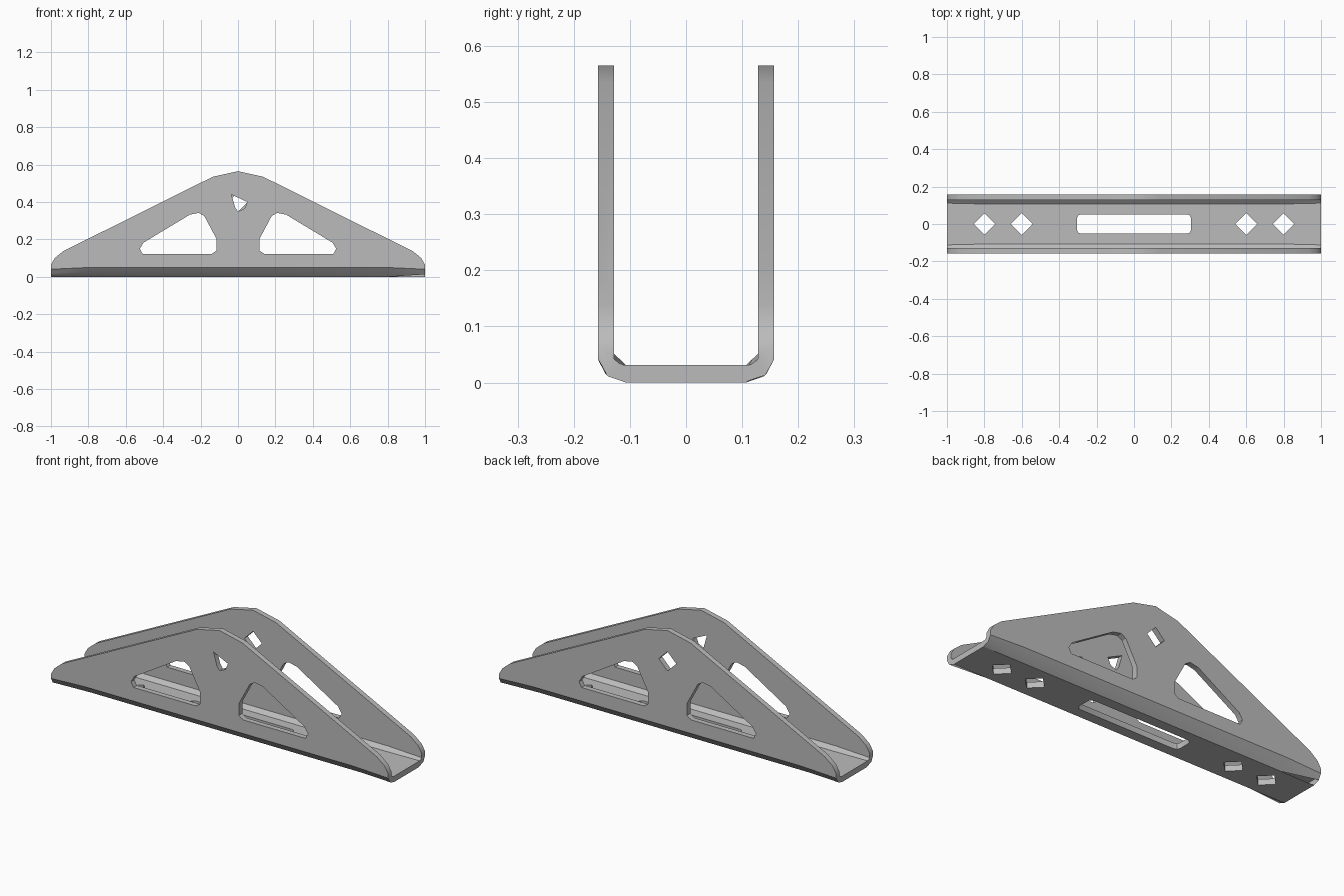
import bpy
import bmesh
import math

cube = bpy.data.objects.get("Cube")
if cube:
    bpy.data.objects.remove(cube)

steel = bpy.data.materials.new("grey_steel")
steel.use_nodes = True
GREY = (0.5, 0.5, 0.5, 1)
steel.diffuse_color = GREY
steel.node_tree.nodes["Principled BSDF"].inputs["Base Color"].default_value = GREY


def loft(name, rings):
    """Solid skinned through matching closed rings, with capped ends."""
    bm = bmesh.new()
    loops = [[bm.verts.new(p) for p in ring] for ring in rings]
    n = len(loops[0])
    for a, b in zip(loops, loops[1:]):
        for i in range(n):
            j = (i + 1) % n
            bm.faces.new((a[i], a[j], b[j], b[i]))
    bm.faces.new(loops[0][::-1])
    bm.faces.new(loops[-1])
    bmesh.ops.recalc_face_normals(bm, faces=bm.faces)
    mesh = bpy.data.meshes.new(name)
    bm.to_mesh(mesh)
    bm.free()
    mesh.materials.append(steel)
    obj = bpy.data.objects.new(name, mesh)
    bpy.context.collection.objects.link(obj)
    return obj


def prism_y(name, outline, y0, y1):
    return loft(name, [[(x, y, z) for x, z in outline] for y in (y0, y1)])


def prism_z(name, outline):
    return loft(name, [[(x, y, z) for x, y in outline] for z in (-0.1, 0.1)])


def diamond(cx, cy, r):
    return [(cx + r * math.cos(k * math.pi / 2), cy + r * math.sin(k * math.pi / 2))
            for k in range(4)]


def apply_boolean(obj, cutter, operation):
    mod = obj.modifiers.new("cut", "BOOLEAN")
    mod.operation = operation
    mod.solver = "EXACT"
    mod.object = cutter
    bpy.context.view_layer.objects.active = obj
    bpy.ops.object.modifier_apply(modifier=mod.name)
    bpy.data.objects.remove(cutter)


# Folded U channel: straight chamfer bends that round out towards the ends
OUT, INN, TALL = 0.157, 0.128, 0.6


def section(x, at_end):
    if at_end:
        bend_out = [(OUT, 0.04), (0.142, 0.012), (0.107, 0)]
        bend_in = [(0.112, 0.031), (0.12, 0.034), (INN, 0.041)]
    else:
        bend_out = [(OUT, 0.05), (0.132, 0.025), (0.107, 0)]
        bend_in = [(0.107, 0.031), (0.1175, 0.041), (INN, 0.051)]
    half = [(OUT, TALL)] + bend_out
    inner = bend_in + [(INN, TALL)]
    pts = half + [(-y, z) for y, z in half[::-1]]
    pts += [(-y, z) for y, z in inner[::-1]] + inner
    return [(x, y, z) for y, z in pts]


bracket = loft("gusset_bracket", [section(-1.02, True), section(-0.8, False),
                                  section(0.8, False), section(1.02, True)])

# Peaked side outline trims both walls
slope = [(1, -0.1), (1, 0.065), (0.98, 0.1), (0.935, 0.137), (0.135, 0.535)]
outline = slope + [(0, 0.565)] + [(-x, z) for x, z in slope[::-1]]
apply_boolean(bracket, prism_y("trim", outline, -0.4, 0.4), "INTERSECT")

# Triangular windows through both walls
window = [(0.14, 0.123), (0.115, 0.14), (0.115, 0.203), (0.18, 0.325), (0.21, 0.342),
          (0.258, 0.332), (0.505, 0.183), (0.525, 0.15), (0.51, 0.123)]
for side in (-1, 1):
    cutter = prism_y("window", [(side * x, z) for x, z in window], -0.4, 0.4)
    apply_boolean(bracket, cutter, "DIFFERENCE")

# Small holes under the peak
front_hole = [(-0.035, 0.44), (0.05, 0.4), (0.035, 0.365), (0, 0.35), (-0.015, 0.37)]
apply_boolean(bracket, prism_y("front_hole", front_hole, -0.4, 0), "DIFFERENCE")
apply_boolean(bracket, prism_y("back_hole", diamond(0, 0.4, 0.052), 0, 0.4), "DIFFERENCE")

# Bolt holes and the long slot in the base
for x in (-0.8, -0.6, 0.6, 0.8):
    apply_boolean(bracket, prism_z("bolt_hole", diamond(x, 0, 0.058)), "DIFFERENCE")
corner = [(0.305, 0.03), (0.299, 0.046), (0.28, 0.052)]
right = corner + [(-x, y) for x, y in corner[::-1]]
slot = right + [(-x, -y) for x, y in right]
apply_boolean(bracket, prism_z("slot", slot), "DIFFERENCE")

bpy.ops.object.select_all(action="DESELECT")
bracket.select_set(True)
bpy.context.view_layer.objects.active = bracket
bpy.ops.object.shade_smooth_by_angle(angle=math.radians(30))
